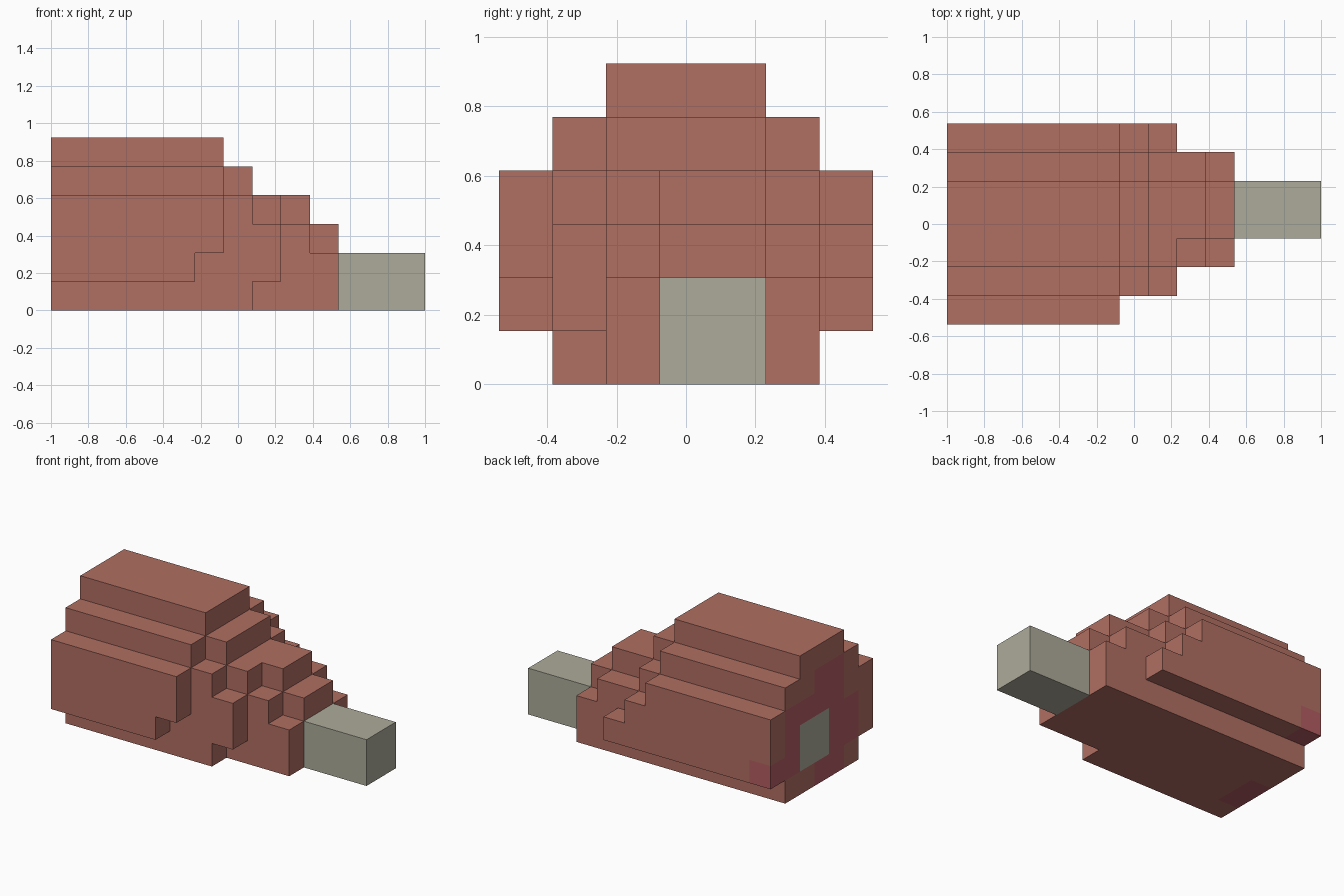
import bpy, bmesh
from mathutils import Vector

cube = bpy.data.objects.get("Cube")
if cube:
    bpy.data.objects.remove(cube, do_unlink=True)

U = 2 / 13  # block size


def linear(c):
    c /= 255
    return c / 12.92 if c <= 0.04045 else ((c + 0.055) / 1.055) ** 2.4


def material(name, rgb):
    col = (*[linear(c) for c in rgb], 1)
    m = bpy.data.materials.new(name)
    m.use_nodes = True
    m.diffuse_color = col
    bsdf = m.node_tree.nodes["Principled BSDF"]
    bsdf.inputs["Base Color"].default_value = col
    bsdf.inputs["Roughness"].default_value = 0.9
    return m


skin = material("roasted skin", (176, 110, 98))
flesh = material("pink flesh", (180, 92, 98))
bone = material("bone", (174, 171, 155))

SIDES = [Vector(v) for v in ((1, 0, 0), (-1, 0, 0), (0, 1, 0),
                             (0, -1, 0), (0, 0, 1), (0, 0, -1))]


def blocks(name, cells, mats, colour):
    """Outer skin of a set of unit blocks, with flat areas merged."""
    bm = bmesh.new()
    for cell in cells:
        for n in SIDES:
            if tuple(int(a + b) for a, b in zip(cell, n)) in cells:
                continue
            s = Vector((n.y, n.z, n.x))
            t = n.cross(s)
            mid = Vector(cell) + Vector((0.5, 0.5, 0.5)) + n / 2
            corners = [mid + (s * a + t * b) / 2
                       for a, b in ((-1, -1), (1, -1), (1, 1), (-1, 1))]
            f = bm.faces.new([bm.verts.new((c - Vector((6.5, 3.5, 0))) * U)
                              for c in corners])
            f.material_index = colour(cell, n)
    bmesh.ops.remove_doubles(bm, verts=bm.verts[:], dist=1e-4)
    bmesh.ops.dissolve_limit(bm, angle_limit=0.01, verts=bm.verts[:],
                             edges=bm.edges[:], delimit={'MATERIAL'})
    me = bpy.data.meshes.new(name)
    bm.to_mesh(me)
    bm.free()
    for m in mats:
        me.materials.append(m)
    ob = bpy.data.objects.new(name, me)
    bpy.context.collection.objects.link(ob)
    return ob


# Block run lengths from the cut end: one row per layer (bottom up), front to back
LAYERS = [
    (0, 7, 10, 10, 10, 10, 0),
    (5, 8, 10, 10, 10, 10, 8),
    (6, 8, 9, 10, 10, 9, 7),
    (6, 7, 8, 9, 9, 7, 6),
    (0, 6, 7, 7, 7, 6, 0),
    (0, 0, 6, 6, 6, 0, 0),
]
meat_cells = {(i, j, k) for k, row in enumerate(LAYERS)
              for j, run in enumerate(row) for i in range(run)}

# Cut end: pink columns per layer, with the bone showing in the middle
PINK = [(2, 3), (1, 2, 3, 4, 5, 6), (1, 2, 3, 4, 5), (2, 3, 4, 5), (2, 3), ()]


def meat_colour(cell, n):
    i, j, k = cell
    if i > 0:
        return 0
    if j in (3, 4) and k in (1, 2):
        return 2
    return 1 if j in PINK[k] else 0


blocks("meat", meat_cells, (skin, flesh, bone), meat_colour)

# Protruding bone
bone_cells = {(i, j, k) for i in (10, 11, 12) for j in (3, 4) for k in (0, 1)}
blocks("bone_end", bone_cells, (bone,), lambda cell, n: 0)
